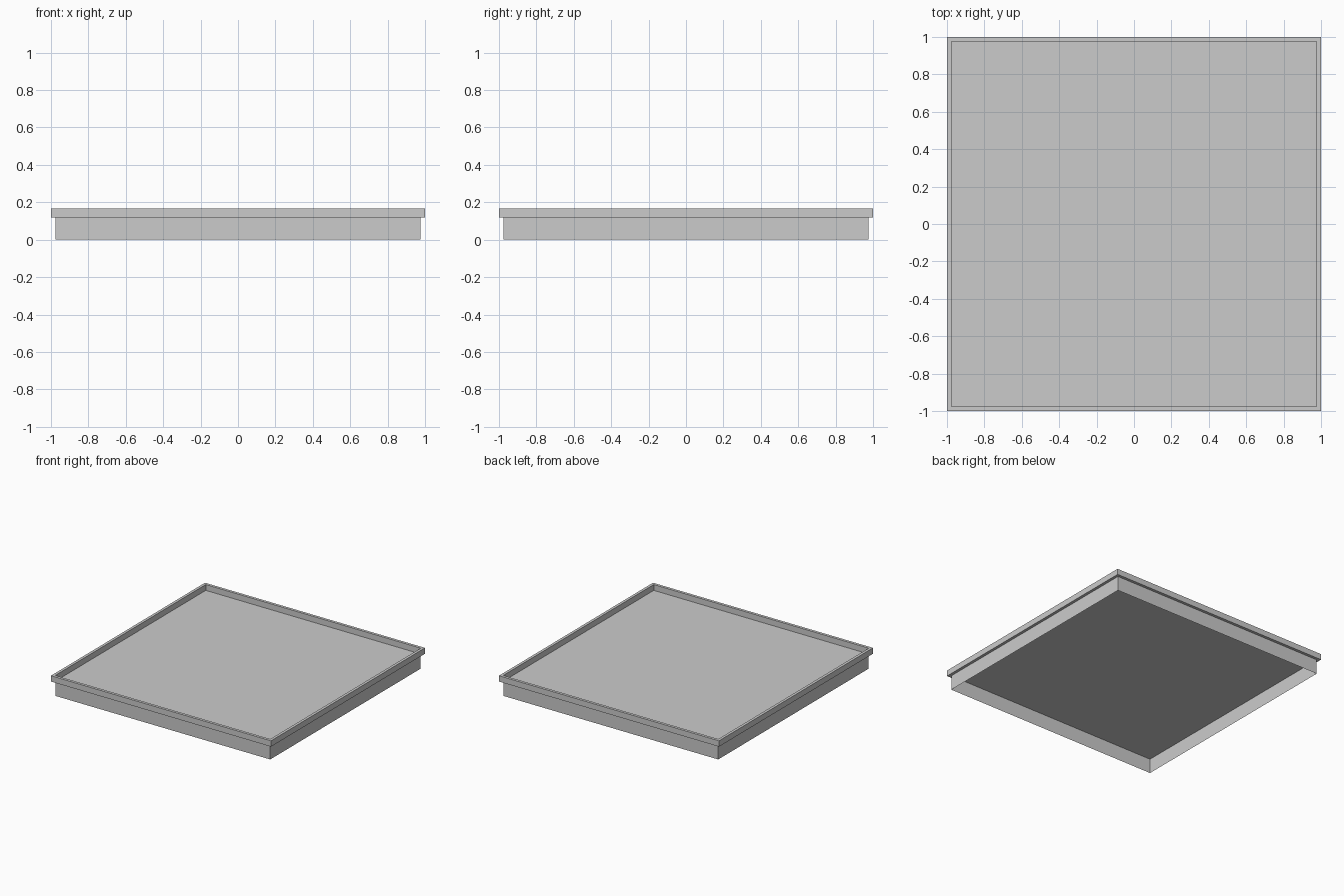
import bpy, bmesh

if "Cube" in bpy.data.objects:
    bpy.data.objects.remove(bpy.data.objects["Cube"])

OUTER, INNER = 1.0, 0.977
LEDGE, TOP = 0.12, 0.168


def square_loft(name, profile, cap_last=False, closed=False):
    """Sweep a (half width, height) profile around a square."""
    bm = bmesh.new()
    rings = [[bm.verts.new((sx * w, sy * w, z))
              for sx, sy in ((-1, -1), (1, -1), (1, 1), (-1, 1))]
             for w, z in profile]
    pairs = list(zip(rings, rings[1:]))
    if closed:
        pairs.append((rings[-1], rings[0]))
    for a, b in pairs:
        for i in range(4):
            j = (i + 1) % 4
            bm.faces.new((a[i], a[j], b[j], b[i]))
    if cap_last:
        bm.faces.new(rings[-1])
    mesh = bpy.data.meshes.new(name)
    bm.to_mesh(mesh)
    bm.free()
    obj = bpy.data.objects.new(name, mesh)
    bpy.context.collection.objects.link(obj)
    return obj


# Thin-walled base, open underneath, with the flat deck on top
square_loft("tray_base", [(INNER, 0), (INNER, LEDGE)], cap_last=True)

# Raised rim overhanging the base
square_loft("tray_rim", [(INNER, LEDGE), (OUTER, LEDGE), (OUTER, TOP), (INNER, TOP)],
            closed=True)
